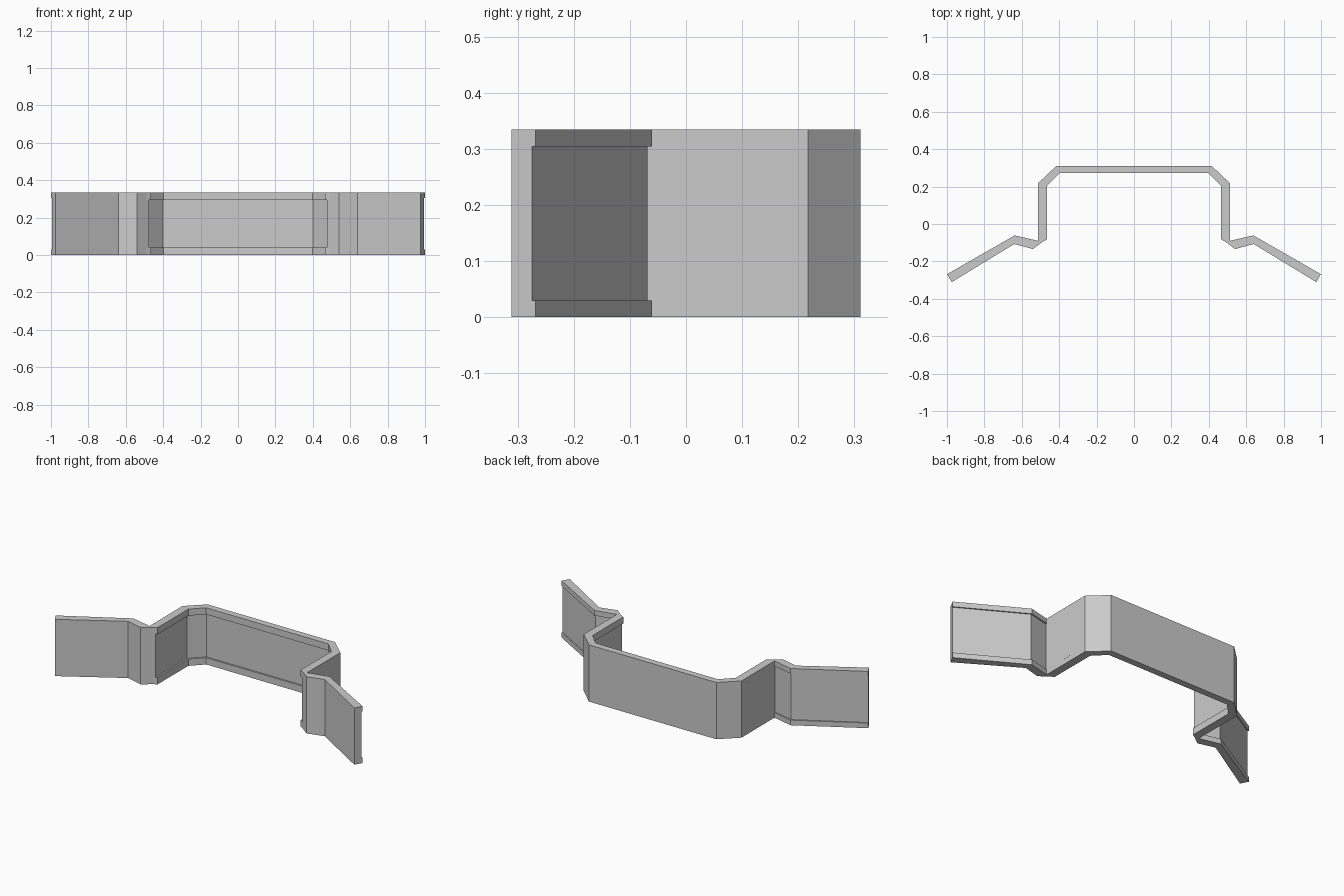
import bpy, bmesh

if "Cube" in bpy.data.objects:
    bpy.data.objects.remove(bpy.data.objects["Cube"])

H = 0.334

# One shared flat grey
grey = bpy.data.materials.new("light_grey")
grey.diffuse_color = (0.6, 0.6, 0.6, 1)
grey.use_nodes = True
grey.node_tree.nodes["Principled BSDF"].inputs["Base Color"].default_value = grey.diffuse_color


def outline(wing_recess, wall_recess):
    """Plan outline of the bent strip; recesses push the web behind its lips."""
    w, u = wing_recess, wall_recess
    half = [
        (0.415, 0.311), (0.514, 0.217),                     # outer bay corner
        (0.513, -0.09 - w),                                 # neck
        (0.638 - w * 0.1, -0.061 - w * 1.1),                # back of wing
        (0.999 - w * 0.5, -0.268 - w * 0.87),
        (0.975, -0.311), (0.64, -0.107), (0.54, -0.134),    # front of wing
        (0.491, -0.097),
        (0.466 + u, -0.082 - u * 0.4),                      # inside of bay
        (0.466 + u, 0.203 + u * 0.4), (0.398 + u * 0.4, 0.272 + u),
    ]
    return half + [(-x, y) for x, y in reversed(half)]


full = outline(0, 0)
wing = outline(0.007, 0)
both = outline(0.007, 0.01)

# Stack of outlines from the ground up: lip, recessed web, lip
levels = [(full, 0), (full, 0.03), (wing, 0.03), (wing, 0.04), (both, 0.04),
          (both, 0.295), (wing, 0.295), (wing, 0.304), (full, 0.304), (full, H)]

bm = bmesh.new()
rings = [[bm.verts.new((x, y, z)) for x, y in pts] for pts, z in levels]
n = len(full)
for a, b in zip(rings, rings[1:]):
    for i in range(n):
        j = (i + 1) % n
        bm.faces.new((a[i], a[j], b[j], b[i]))
bm.faces.new(rings[0])
bm.faces.new(rings[-1])
bmesh.ops.remove_doubles(bm, verts=bm.verts[:], dist=0.0002)
bmesh.ops.recalc_face_normals(bm, faces=bm.faces[:])

mesh = bpy.data.meshes.new("bent_channel_strip")
bm.to_mesh(mesh)
bm.free()
mesh.materials.append(grey)
obj = bpy.data.objects.new("bent_channel_strip", mesh)
bpy.context.collection.objects.link(obj)
